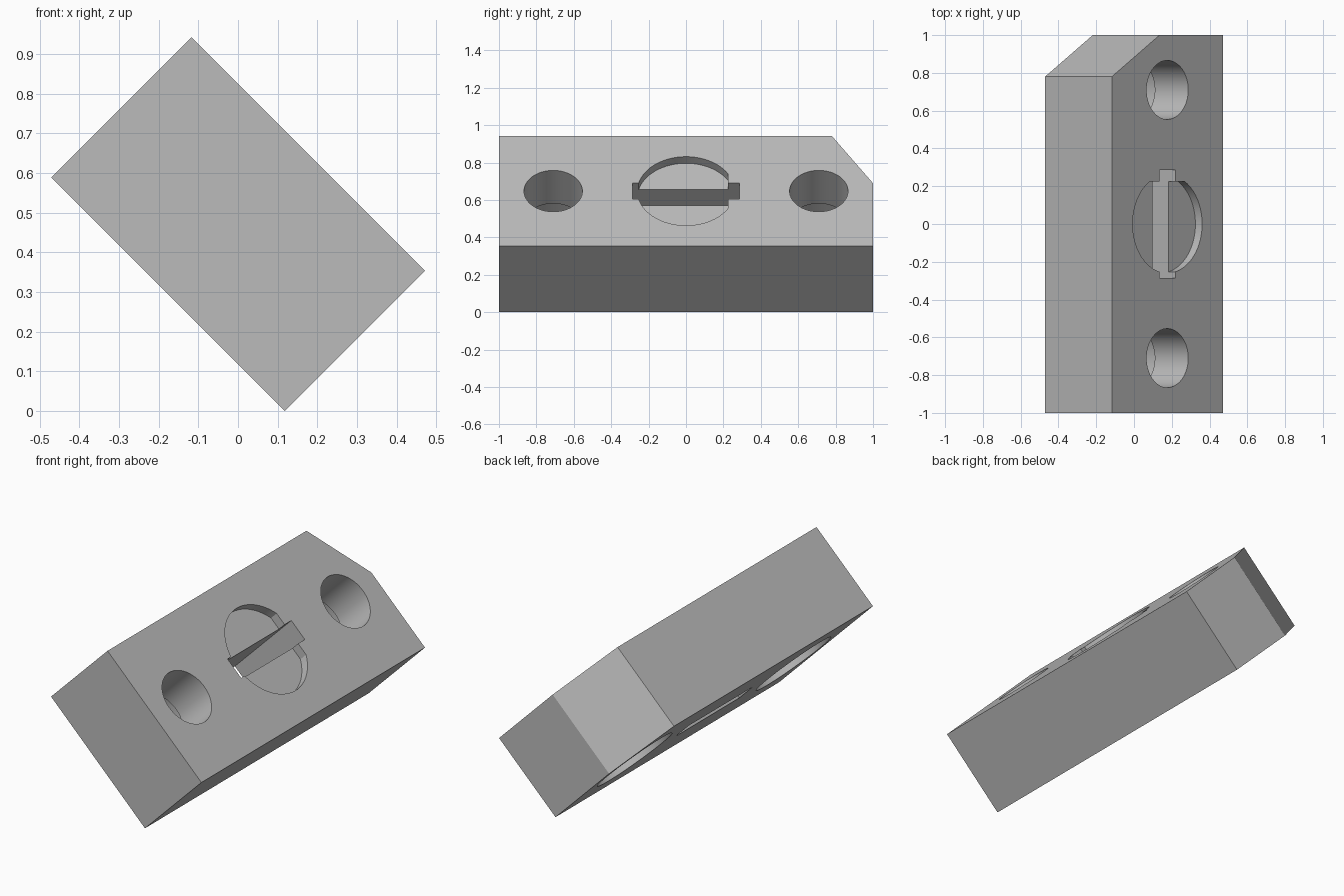
import bpy, bmesh, math
from mathutils import Matrix

cube = bpy.data.objects.get("Cube")
if cube:
    bpy.data.objects.remove(cube, do_unlink=True)

WIDTH, THICK = 0.832, 0.5      # block section, before tilting
HALF_W, HALF_T = WIDTH / 2, THICK / 2

grey = bpy.data.materials.new("plain grey")
grey.use_nodes = True
colour = (0.5, 0.5, 0.5, 1)
grey.diffuse_color = colour
grey.node_tree.nodes["Principled BSDF"].inputs["Base Color"].default_value = colour


def prism(name, outline, low, high):
    """Extrude a flat outline from height low to height high."""
    bm = bmesh.new()
    face = bm.faces.new([bm.verts.new((x, y, low)) for x, y in outline])
    up = bmesh.ops.extrude_face_region(bm, geom=[face])["geom"]
    for v in up:
        if isinstance(v, bmesh.types.BMVert):
            v.co.z = high
    bmesh.ops.recalc_face_normals(bm, faces=bm.faces)
    mesh = bpy.data.meshes.new(name)
    bm.to_mesh(mesh)
    bm.free()
    mesh.materials.append(grey)
    obj = bpy.data.objects.new(name, mesh)
    bpy.context.collection.objects.link(obj)
    return obj


def arc(radius, y=0, start=0, sweep=math.tau, steps=64):
    return [(radius * math.cos(start + sweep * i / steps),
             y + radius * math.sin(start + sweep * i / steps)) for i in range(steps)]


# Block with one corner cut off
block = prism("mounting_block", [(-HALF_W, -1), (HALF_W, -1), (HALF_W, 1),
                                 (-HALF_W + 0.357, 1), (-HALF_W, 0.78)], -HALF_T, HALF_T)

# Stepped bolt holes: narrow at the front, wide at the back
cutters = []
for side, y in (("front", -0.71), ("back", 0.71)):
    cutters.append(prism(side + "_bolt_bore", arc(0.156, y), -0.1, 0.4))
    cutters.append(prism(side + "_counterbore", arc(0.236, y), -0.4, 0))

# Shallow round recess with one flat side
flat = math.asin(0.225 / 0.26)
d_shape = arc(0.26, 0, math.pi - flat, math.pi + 2 * flat)
d_shape.append((0.26 * math.cos(flat), 0.225))
cutters.append(prism("round_recess", d_shape, HALF_T - 0.05, 0.4))

# Slot right through the middle
cutters.append(prism("through_slot", [(-0.06, -0.285), (0.06, -0.285),
                                      (0.06, 0.285), (-0.06, 0.285)], -0.4, 0.45))

for c in cutters:
    mod = block.modifiers.new(c.name, "BOOLEAN")
    mod.operation = "DIFFERENCE"
    mod.solver = "EXACT"
    mod.object = c

# Bake the cuts and drop the cutters
graph = bpy.context.evaluated_depsgraph_get()
baked = bpy.data.meshes.new_from_object(block.evaluated_get(graph))
block.modifiers.clear()
block.data = baked
for c in cutters:
    bpy.data.objects.remove(c, do_unlink=True)

# Tilt the block so it stands on its long edge
lift = (HALF_W + HALF_T) * math.sqrt(0.5)
baked.transform(Matrix.Translation((0, 0, lift)) @ Matrix.Rotation(math.radians(45), 4, "Y"))

bpy.ops.object.select_all(action="DESELECT")
block.select_set(True)
bpy.context.view_layer.objects.active = block
bpy.ops.object.shade_smooth_by_angle(angle=math.radians(30))
